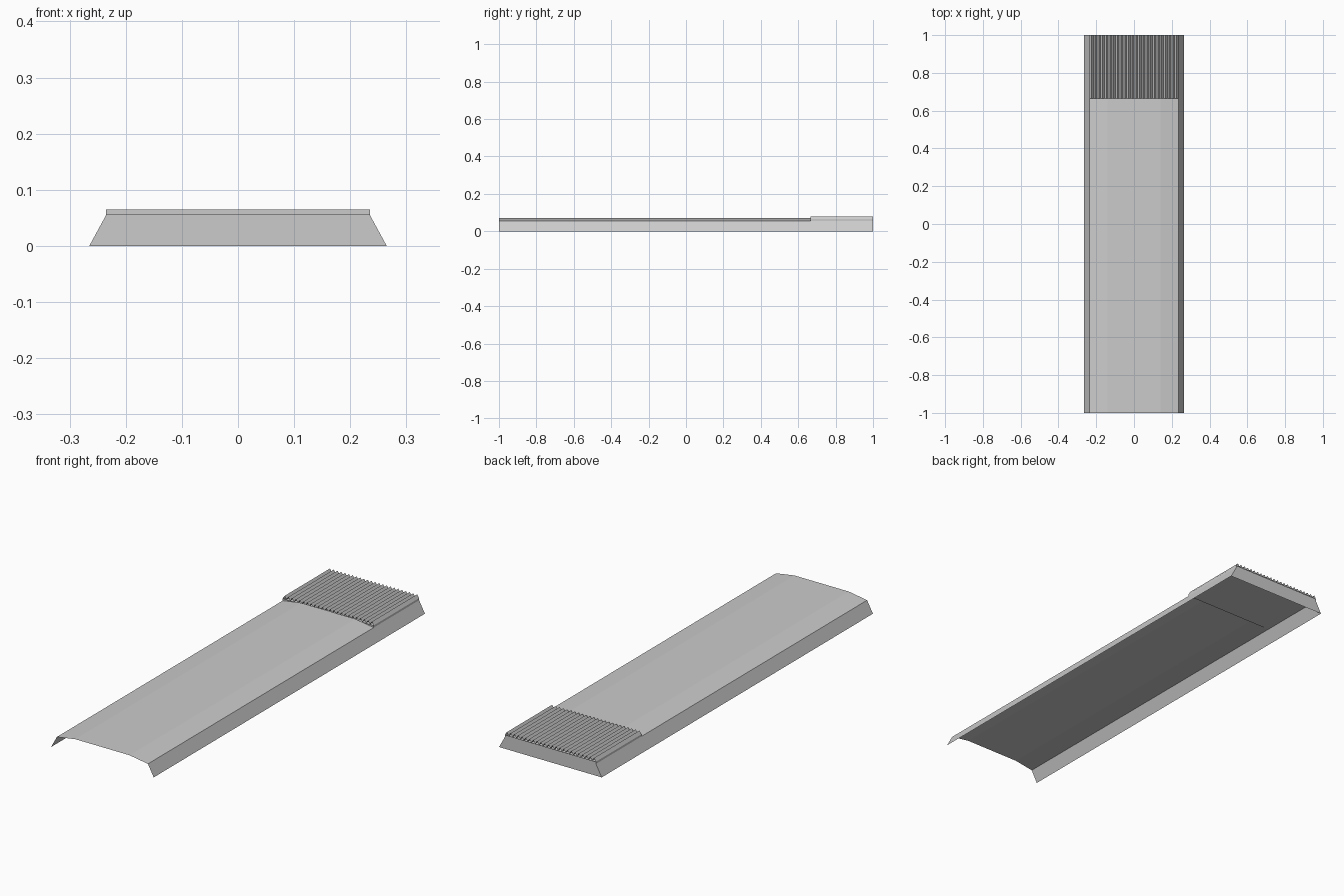
import bpy

if "Cube" in bpy.data.objects:
    bpy.data.objects.remove(bpy.data.objects["Cube"])

Y0, YR, Y1 = -1.0, 0.665, 1.0      # front, start of ribs, back
EDGE, FOOT = 0.235, 0.265          # half widths at the top edge and at the foot
ZE, ZB, ZT = 0.055, 0.065, 0.08    # top edge, rib valley and rib tip heights


def make(name, verts, faces):
    mesh = bpy.data.meshes.new(name)
    mesh.from_pydata(verts, [], faces)
    mesh.update()
    obj = bpy.data.objects.new(name, mesh)
    bpy.context.collection.objects.link(obj)
    return obj


def sheet(name, profile, ya, yb):
    """Open sheet: an x-z profile swept along y."""
    n = len(profile)
    verts = [(x, y, z) for y in (ya, yb) for x, z in profile]
    return make(name, verts, [(i, i + n, i + n + 1, i + 1) for i in range(n - 1)])


# Shallow arched top panel
sheet("top_panel", [(-EDGE, ZE), (-0.14, 0.07), (0.14, 0.07), (EDGE, ZE)], Y0, YR)

# Flared side skirts
sheet("left_skirt", [(-FOOT, 0), (-EDGE, ZE)], Y0, Y1)
sheet("right_skirt", [(EDGE, ZE), (FOOT, 0)], Y0, Y1)

# Closed back wall
make("back_wall", [(FOOT, Y1, 0), (-FOOT, Y1, 0), (-EDGE, Y1, ZE), (EDGE, Y1, ZE)],
     [(0, 1, 2, 3)])

# Tray below the ribs: floor and four low walls, open at the top
ring = [(-EDGE, YR), (EDGE, YR), (EDGE, Y1), (-EDGE, Y1)]
make("rib_tray", [(x, y, z) for z in (ZE, ZB) for x, y in ring],
     [(3, 2, 1, 0)] + [(i, (i + 1) % 4, (i + 1) % 4 + 4, i + 4) for i in range(4)])

# Ribbed grip: saw-tooth sheet with open ends
ribs = 24
pitch = 2 * EDGE / ribs
teeth = [(-EDGE + i * pitch / 2, ZT if i % 2 else ZB) for i in range(2 * ribs + 1)]
sheet("ribbed_grip", teeth, YR, Y1)
